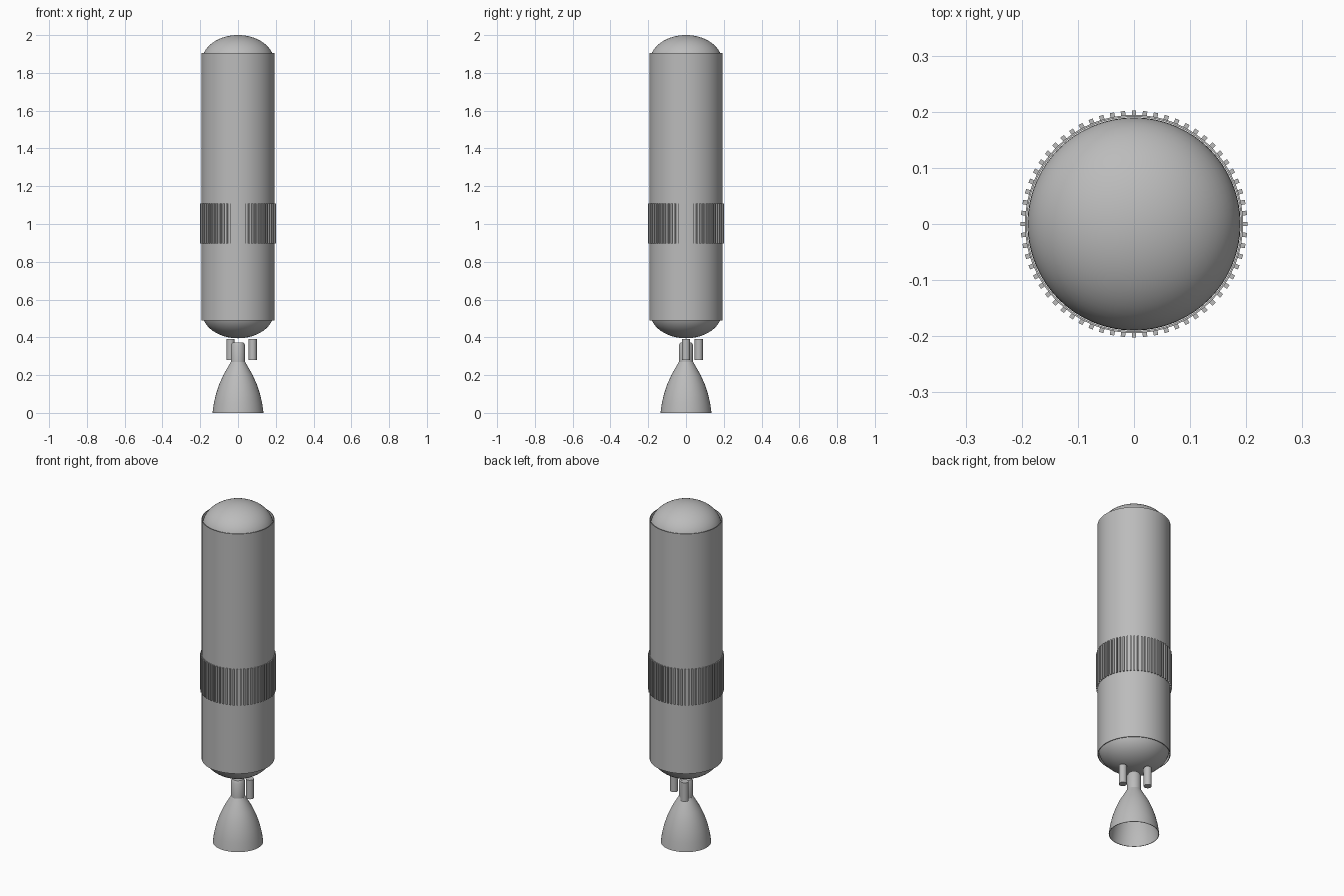
import bpy, bmesh, math

if "Cube" in bpy.data.objects:
    bpy.data.objects.remove(bpy.data.objects["Cube"])

grey = bpy.data.materials.new("plain grey")
grey.diffuse_color = (0.5, 0.5, 0.5, 1)
grey.use_nodes = True
grey.node_tree.nodes["Principled BSDF"].inputs["Base Color"].default_value = grey.diffuse_color


def finish(name, bm, smooth=True):
    bmesh.ops.remove_doubles(bm, verts=bm.verts, dist=1e-5)
    bmesh.ops.recalc_face_normals(bm, faces=bm.faces)
    me = bpy.data.meshes.new(name)
    bm.to_mesh(me)
    bm.free()
    me.materials.append(grey)
    ob = bpy.data.objects.new(name, me)
    bpy.context.collection.objects.link(ob)
    if smooth:
        bpy.ops.object.select_all(action='DESELECT')
        bpy.context.view_layer.objects.active = ob
        ob.select_set(True)
        bpy.ops.object.shade_smooth_by_angle(angle=math.radians(30))
    return ob


def lathe(name, profile, sides=64, at=(0, 0)):
    """Spin (radius, height) points about a vertical axis."""
    bm = bmesh.new()
    vs = [bm.verts.new((r, 0, z)) for r, z in profile]
    es = [bm.edges.new(p) for p in zip(vs, vs[1:])]
    bmesh.ops.spin(bm, geom=vs + es, cent=(0, 0, 0), axis=(0, 0, 1),
                   angle=2 * math.pi, steps=sides)
    bmesh.ops.translate(bm, verts=bm.verts, vec=(at[0], at[1], 0))
    return finish(name, bm)


# Inner tank with elliptical domes at both ends
R, H, LOW, HIGH = 0.190, 0.137, 0.532, 1.863
arc = [math.pi / 2 * i / 14 for i in range(15)]
tank = [(R * math.sin(a), LOW - H * math.cos(a)) for a in arc]
tank += [(R * math.cos(a), HIGH + H * math.sin(a)) for a in arc]
lathe("tank", tank)

# Thin outer shell, open at both ends
shell = [(0.191, 0.49), (0.1945, 0.49), (0.1945, 1.905), (0.191, 1.905), (0.191, 0.49)]
lathe("outer_shell", shell)

# Band of vertical ribs
bm = bmesh.new()
N = 64
for i in range(N):
    a = 2 * math.pi * i / N
    new = bmesh.ops.create_cube(bm, size=1)["verts"]
    for v in new:
        x, y, z = 0.1975 + v.co.x * 0.009, v.co.y * 0.008, 1.0025 + v.co.z * 0.213
        v.co = (x * math.cos(a) - y * math.sin(a), x * math.sin(a) + y * math.cos(a), z)
finish("ribs", bm, smooth=False)

# Thrust chamber with a chamfered top
lathe("thrust_chamber", [(0, 0.27), (0.038, 0.268), (0.038, 0.357), (0.030, 0.372), (0, 0.372)], 32)

# Bell nozzle, thin and open below
bell = [(0.135, 0), (0.128, 0.05), (0.1165, 0.10), (0.100, 0.15),
        (0.078, 0.20), (0.052, 0.245), (0.038, 0.27)]
inner = [(r - 0.003, z) for r, z in reversed(bell)]
lathe("bell_nozzle", bell + inner + bell[:1], 48)

# Two pumps beside the chamber
for i in range(2):
    a = math.radians(120 * i)
    lathe("pump_%d" % (i + 1), [(0, 0.28), (0.0215, 0.28), (0.0215, 0.392), (0, 0.392)], 24,
          (0.078 * math.cos(a), 0.078 * math.sin(a)))
